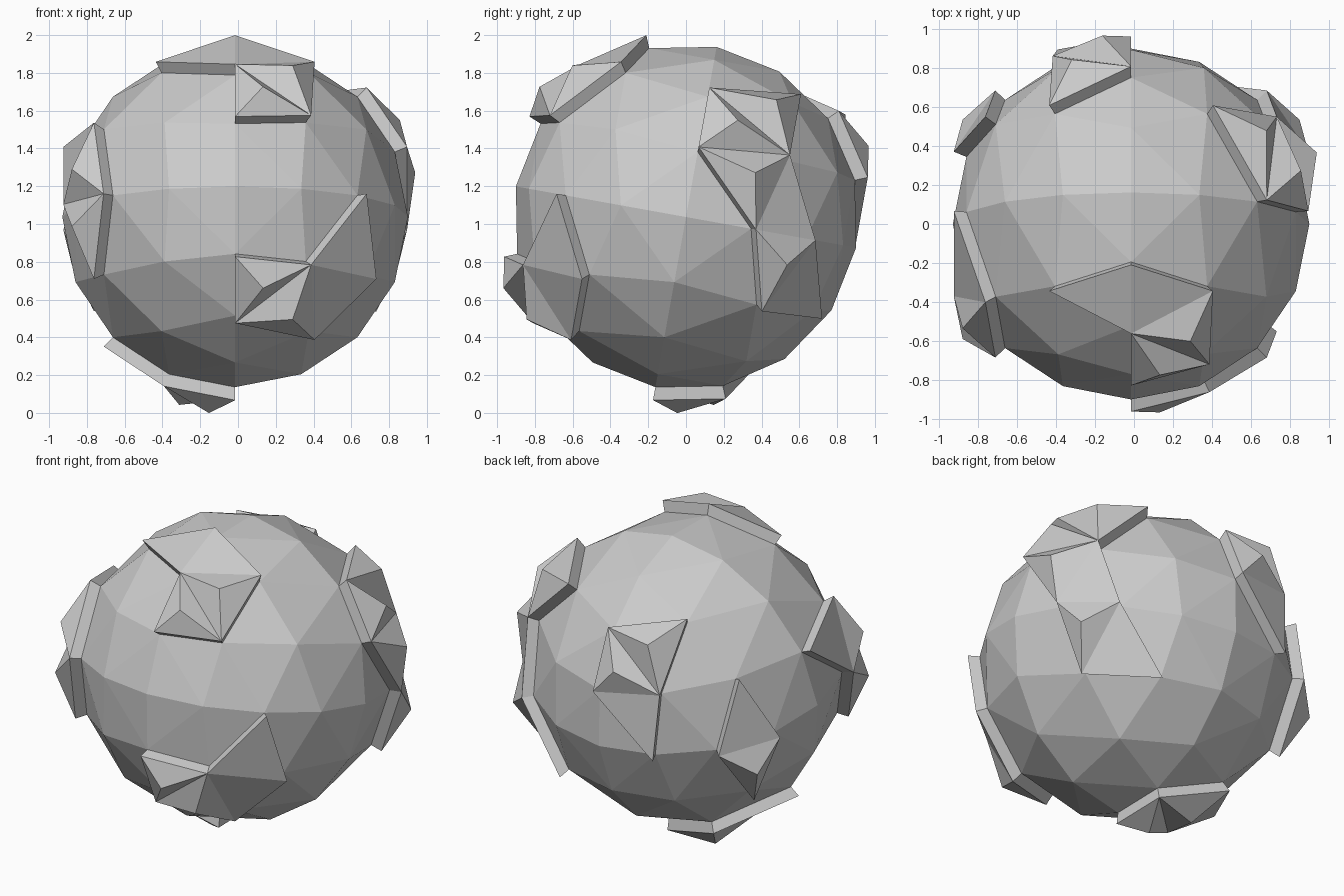
import bpy
from math import sin, cos, radians
from mathutils import Vector

if "Cube" in bpy.data.objects:
    bpy.data.objects.remove(bpy.data.objects["Cube"])

CENTRE = Vector((-0.015, 0, 1.037))
R_BALL, R_PLATE, R_PEAK = 0.915, 0.985, 1.048

# tilted frame of the octahedral ball: pole points to the front, slightly up
T = radians(10.2)
POLE = Vector((0, -cos(T), sin(T)))
SIDE = Vector((0, sin(T), cos(T)))
X = Vector((1, 0, 0))
RING = [X, SIDE, -X, -SIDE]


def width(i):
    return min(i, 8 - i)


def key(i, k):
    return (i, k % (4 * width(i))) if width(i) else (i, 0)


def point(i, k):
    """Unit point k on row i (row 0 = front pole, row 8 = back pole)."""
    m = width(i)
    th = radians(22.5 * i)
    if m == 0:
        return POLE * cos(th)
    q, j = divmod(k, m)
    p = POLE * cos(th) + RING[q % 4] * sin(th)
    n = POLE * cos(th) + RING[(q + 1) % 4] * sin(th)
    ang = p.angle(n)
    return (p * sin(ang * (1 - j / m)) + n * sin(ang * j / m)) / sin(ang)


def outward(tri):
    a, b, c = (point(*t) for t in tri)
    return list(tri) if (b - a).cross(c - a).dot(a + b + c) > 0 else [tri[0], tri[2], tri[1]]


def make(name, verts, faces):
    me = bpy.data.meshes.new(name)
    me.from_pydata([CENTRE + v for v in verts], [], faces)
    me.update()
    ob = bpy.data.objects.new(name, me)
    bpy.context.collection.objects.link(ob)
    return ob


# faceted ball
def build_ball():
    tris = []
    for u, l in [(i, i + 1) for i in range(4)] + [(i + 1, i) for i in range(4, 8)]:
        m = width(u)
        for q in range(4):
            U = [key(u, q * m + j) for j in range(m + 1)]
            L = [key(l, q * (m + 1) + j) for j in range(m + 2)]
            tris += [(U[j], L[j], L[j + 1]) for j in range(m + 1)]
            tris += [(U[j], L[j + 1], U[j + 1]) for j in range(m)]
    keys = sorted({k for t in tris for k in t})
    idx = {k: n for n, k in enumerate(keys)}
    make("faceted_ball", [point(*k) * R_BALL for k in keys],
         [[idx[k] for k in outward(t)] for t in tris])


# raised plate: lifted triangles, some with a pointed peak
def build_plate(name, flat, peaked):
    tris = [(outward([divmod(n, 100) for n in t]), t in peaked) for t in flat + peaked]
    keys = sorted({k for t, _ in tris for k in t})
    n = len(keys)
    idx = {k: i for i, k in enumerate(keys)}
    verts = [point(*k) * R_PLATE for k in keys] + [point(*k) * (R_BALL - 0.01) for k in keys]
    faces, edges = [], set()
    for t, peak in tris:
        f = [idx[k] for k in t]
        pairs = list(zip(f, f[1:] + f[:1]))
        edges.update(pairs)
        if peak:
            tip = sum((verts[i] for i in f), Vector()).normalized() * R_PEAK
            verts.append(tip)
            faces += [[a, b, len(verts) - 1] for a, b in pairs]
        else:
            faces.append(f)
    # side walls down to the ball
    faces += [[b, a, a + n, b + n] for a, b in edges if (b, a) not in edges]
    make(name, verts, faces)


build_ball()
# corners are row * 100 + position on the row
build_plate("top_front_plate",
            [(202, 303, 304), (202, 303, 302)],
            [(202, 302, 201), (202, 201, 101)])
build_plate("lower_front_plate",
            [(207, 310, 311), (207, 311, 200)],
            [(103, 207, 206), (207, 206, 310)])
build_plate("right_plate",
            [(500, 501, 600), (600, 511, 607)],
            [(402, 501, 502), (401, 402, 501), (401, 500, 501), (500, 600, 511)])
build_plate("left_plate",
            [(305, 407, 306)],
            [(305, 306, 204), (204, 306, 307)])
build_plate("bottom_plate",
            [(508, 410, 411)],
            [(509, 411, 412), (508, 411, 509)])
build_plate("back_plate",
            [(603, 701, 702)],
            [(504, 602, 603), (602, 603, 701)])
build_plate("back_left_plate",
            [(505, 506, 604)],
            [(506, 604, 507)])
